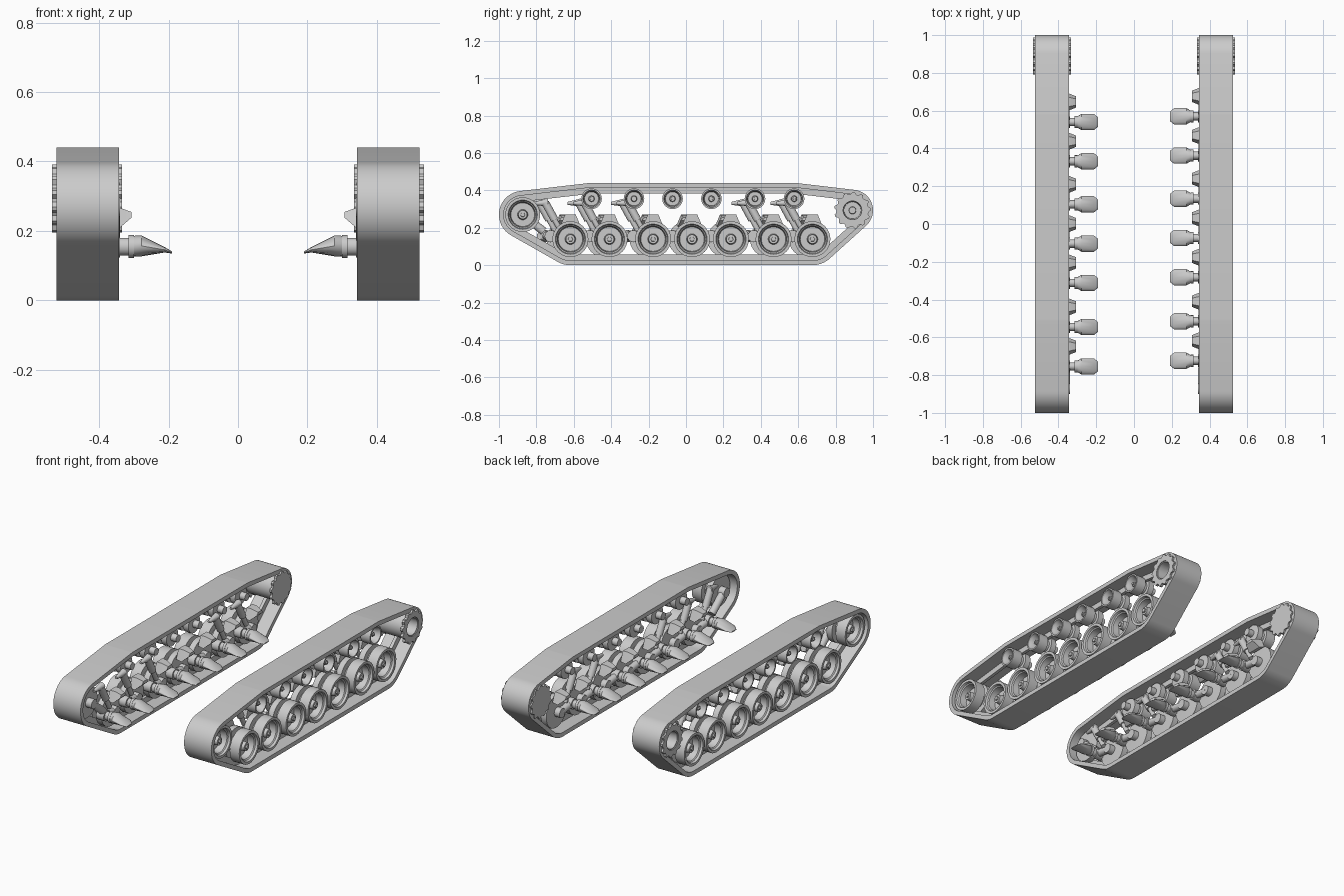
import bpy, bmesh, math
from mathutils import Vector
from mathutils.geometry import convex_hull_2d

cube = bpy.data.objects.get("Cube")
if cube:
    bpy.data.objects.remove(cube)

grey = bpy.data.materials.new("plain_grey")
grey.use_nodes = True
colour = (0.6, 0.6, 0.6, 1)
grey.diffuse_color = colour
grey.node_tree.nodes["Principled BSDF"].inputs["Base Color"].default_value = colour
made = []


def finish(name, bm, side):
    """Mirror the part to its side and turn it into an object."""
    for v in bm.verts:
        v.co.x *= side
    bmesh.ops.remove_doubles(bm, verts=bm.verts, dist=1e-5)
    bmesh.ops.recalc_face_normals(bm, faces=bm.faces)
    mesh = bpy.data.meshes.new(name)
    bm.to_mesh(mesh)
    bm.free()
    mesh.materials.append(grey)
    obj = bpy.data.objects.new(("left_" if side > 0 else "right_") + name, mesh)
    bpy.context.collection.objects.link(obj)
    made.append(obj)


def loft(bm, loops, closed=False):
    """Skin a list of equal point loops, capped unless closed."""
    rings = [[bm.verts.new(p) for p in loop] for loop in loops]
    n = len(rings[0])
    pairs = list(zip(rings, rings[1:]))
    if closed:
        pairs.append((rings[-1], rings[0]))
    else:
        bm.faces.new(rings[0])
        bm.faces.new(rings[-1])
    for a, b in pairs:
        for i in range(n):
            j = (i + 1) % n
            bm.faces.new((a[i], a[j], b[j], b[i]))


def ellipse(x, y, z, ry, rz, n=32):
    return [(x, y + ry * math.cos(math.tau * i / n), z + rz * math.sin(math.tau * i / n))
            for i in range(n)]


def lathe(bm, profile, y, z, n=32):
    loft(bm, [ellipse(x, y, z, r, r, n) for x, r in profile])


def rod(bm, a, b, r1, r2, n=16):
    a, b = Vector(a), Vector(b)
    turn = (b - a).to_track_quat("Z", "Y")
    circle = [Vector((math.cos(math.tau * i / n), math.sin(math.tau * i / n), 0)) for i in range(n)]
    loft(bm, [[a + turn @ (c * r1) for c in circle], [b + turn @ (c * r2) for c in circle]])


# Wheel layout, as y and z of each axle
ROAD = [-0.618, -0.409, -0.176, 0.032, 0.24, 0.468, 0.676]
ROLLERS = [-0.505, -0.278, -0.072, 0.136, 0.369, 0.578]
ROAD_Z, ROLLER_Z = 0.139, 0.355
IDLER, SPROCKET = (-0.873, 0.27), (0.89, 0.293)
IN, OUT = 0.343, 0.523
CORNERS = [(*IDLER, 0.127), (ROAD[0], ROAD_Z, 0.139), (ROAD[-1], ROAD_Z, 0.139),
           (*SPROCKET, 0.11), (ROLLERS[-1], ROLLER_Z, 0.085), (ROLLERS[0], ROLLER_Z, 0.085)]


def belt(bm, x1, x2, top, depth):
    """Closed band wrapped around the corner wheels, between two depths."""
    n = 64
    dirs = [(math.cos(math.tau * i / n), math.sin(math.tau * i / n)) for i in range(n)]
    cloud = [(k, d) for k in range(len(CORNERS)) for d in dirs]

    def place(item, inset):
        (y, z, r), d = CORNERS[item[0]], item[1]
        return (y + d[0] * (r - inset), z + d[1] * (r - inset))
    hull = convex_hull_2d([place(c, 0) for c in cloud])
    path = [cloud[i] for i in hull]
    loops = [[(x, *place(c, inset)) for c in path]
             for x, inset in ((x1, top), (x2, top), (x2, depth), (x1, depth))]
    loft(bm, loops, closed=True)


def wheel(bm, y, z, r):
    """Double dished wheel with a guide groove, a hub and a six sided cap."""
    lathe(bm, [(0.38, 0.3 * r), (0.385, 0.88 * r), (0.385, r), (0.42, r), (0.42, 0.65 * r),
               (0.445, 0.65 * r), (0.445, r), (0.508, r), (0.508, 0.84 * r), (0.495, 0.8 * r),
               (0.49, 0.73 * r), (0.45, 0.68 * r), (0.45, 0.3 * r), (0.49, 0.25 * r)], y, z)
    lathe(bm, [(0.485, 0.15 * r), (0.498, 0.13 * r)], y, z, 6)


def toothed_plate(bm, x1, x2, hole):
    y, z = SPROCKET
    teeth = 13
    count = teeth * 4

    def ring(x, bore):
        pts = []
        for i in range(count):
            a = math.tau * i / count
            r = bore or (0.098 if i % 4 < 2 else 0.086)
            pts.append((x, y + r * math.cos(a), z + r * math.sin(a)))
        return pts
    if hole:
        loft(bm, [ring(x1, 0), ring(x2, 0), ring(x2, hole), ring(x1, hole)], closed=True)
    else:
        loft(bm, [ring(x1, 0), ring(x2, 0)])


for side in (1, -1):
    shift = 0 if side > 0 else -0.03

    # Track band with its inner guide ridge
    bm = bmesh.new()
    belt(bm, IN, OUT, 0, 0.025)
    belt(bm, 0.423, 0.442, 0.02, 0.058)
    finish("track_band", bm, side)

    # Front idler and its crank
    bm = bmesh.new()
    wheel(bm, *IDLER, 0.093)
    finish("idler_wheel", bm, side)
    bm = bmesh.new()
    lathe(bm, [(0.34, 0.028), (0.385, 0.028)], *IDLER, 16)
    rod(bm, (0.362, *IDLER), (0.362, -0.76, 0.18), 0.022, 0.022)
    finish("idler_crank", bm, side)

    # Rear drive sprocket
    bm = bmesh.new()
    lathe(bm, [(0.34, 0.075), (0.53, 0.075), (0.53, 0.05), (0.42, 0.045), (0.42, 0.02), (0.44, 0.018)],
          *SPROCKET)
    toothed_plate(bm, 0.334, 0.348, 0)
    toothed_plate(bm, 0.518, 0.535, 0.055)
    finish("drive_sprocket", bm, side)

    # Return rollers on short axles
    for i, y in enumerate(ROLLERS):
        bm = bmesh.new()
        wheel(bm, y, ROLLER_Z, 0.055)
        lathe(bm, [(0.345, 0.022), (0.385, 0.022)], y, ROLLER_Z, 16)
        finish(f"return_roller_{i + 1}", bm, side)

    for i, axle in enumerate(ROAD):
        y = axle + shift
        pivot = y - 0.106
        bm = bmesh.new()
        wheel(bm, y, ROAD_Z, 0.096)
        finish(f"road_wheel_{i + 1}", bm, side)

        # Swing arm from wheel axle to pivot
        bm = bmesh.new()
        rod(bm, (0.364, y, ROAD_Z), (0.362, pivot, 0.155), 0.02, 0.022)
        lathe(bm, [(0.345, 0.028), (0.39, 0.028)], y, ROAD_Z, 16)
        lathe(bm, [(0.34, 0.032), (0.39, 0.032)], pivot, 0.155, 16)
        finish(f"swing_arm_{i + 1}", bm, side)

        # Pivot housing flattening into a spade shaped mount
        bm = bmesh.new()
        sections = [(0.345, 0.022, 0.155, 0.025), (0.315, 0.022, 0.155, 0.025),
                    (0.315, 0.032, 0.155, 0.033), (0.3, 0.032, 0.155, 0.033),
                    (0.3, 0.03, 0.156, 0.03), (0.278, 0.043, 0.157, 0.03),
                    (0.212, 0.043, 0.146, 0.008), (0.19, 0.025, 0.138, 0.003)]
        loft(bm, [ellipse(x, pivot, z, ry, rz, 16) for x, ry, z, rz in sections])
        finish(f"arm_mount_{i + 1}", bm, side)

        # Bump stop above the wheel, leaning inboard
        bm = bmesh.new()
        loft(bm, [[(x, y - w, low), (x, y + w, low), (x, y + w * 0.55, high), (x, y - w * 0.55, high)]
                  for x, w, low, high in ((0.375, 0.052, 0.215, 0.27), (0.345, 0.045, 0.205, 0.268),
                                          (0.307, 0.03, 0.238, 0.255))])
        finish(f"bump_stop_{i + 1}", bm, side)

        # Dampers on the outer wheel stations
        if i not in (3, 4):
            bm = bmesh.new()
            top, low = Vector((0.363, y - 0.135, 0.335)), Vector((0.363, y - 0.05, 0.18))
            mid = top.lerp(low, 0.6)
            rod(bm, top, mid, 0.021, 0.021)
            rod(bm, mid, low, 0.014, 0.014)
            rod(bm, top + Vector((0, 0.015, 0)), top - Vector((0, 0.06, 0.005)), 0.022, 0.008)
            finish(f"damper_{i + 1}", bm, side)

# Smooth round surfaces, keep hard edges
bpy.ops.object.select_all(action="DESELECT")
for obj in made:
    obj.select_set(True)
bpy.context.view_layer.objects.active = made[0]
bpy.ops.object.shade_smooth_by_angle(angle=math.radians(35))
